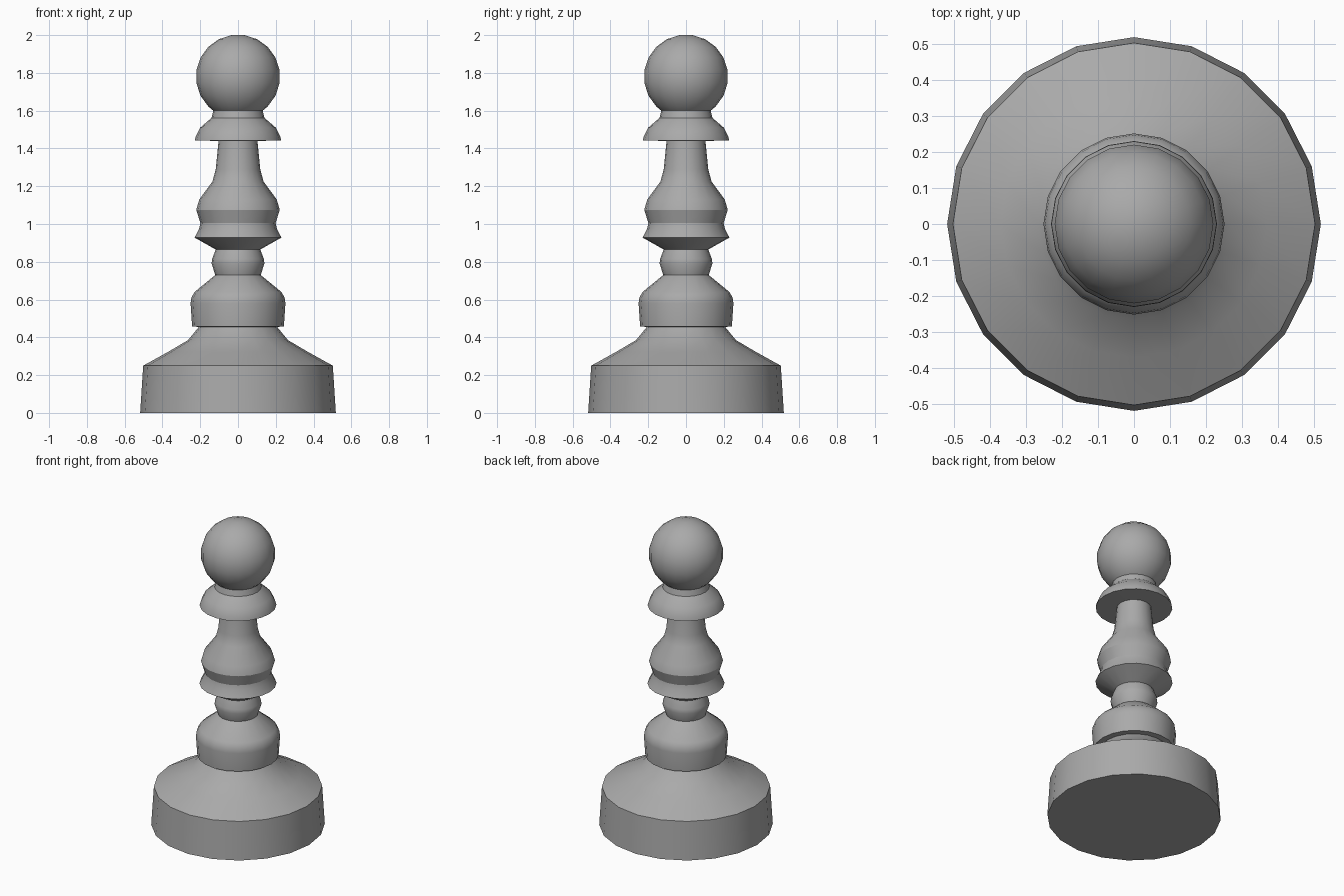
import bpy, bmesh
from math import sin, cos, pi, radians

SIDES = 20

cube = bpy.data.objects.get("Cube")
if cube:
    bpy.data.objects.remove(cube, do_unlink=True)

grey = bpy.data.materials.new("plain grey")
grey.use_nodes = True
colour = (0.4, 0.4, 0.4, 1)
grey.diffuse_color = colour
grey.node_tree.nodes["Principled BSDF"].inputs["Base Color"].default_value = colour


def lathe(name, profile, cap_bottom=False, cap_top=False):
    """Turn a bottom-to-top (radius, height) profile around z."""
    bm = bmesh.new()
    rings = [[bm.verts.new((r * cos(2 * pi * i / SIDES), r * sin(2 * pi * i / SIDES), z))
              for i in range(SIDES)] for r, z in profile]
    for low, high in zip(rings, rings[1:]):
        for i in range(SIDES):
            j = (i + 1) % SIDES
            bm.faces.new((low[i], low[j], high[j], high[i]))
    if cap_bottom:
        bm.faces.new(rings[0][::-1])
    if cap_top:
        bm.faces.new(rings[-1])
    mesh = bpy.data.meshes.new(name)
    bm.to_mesh(mesh)
    bm.free()
    mesh.materials.append(grey)
    obj = bpy.data.objects.new(name, mesh)
    bpy.context.collection.objects.link(obj)
    bpy.ops.object.select_all(action='DESELECT')
    obj.select_set(True)
    bpy.context.view_layer.objects.active = obj
    bpy.ops.object.shade_smooth_by_angle(angle=radians(30))
    return obj


# Wide foot with a sloping, slightly hollow shoulder
lathe("base", [(0.518, 0), (0.502, 0.25), (0.37, 0.323), (0.265, 0.385), (0.207, 0.455)],
      cap_bottom=True)

# Rounded drum on the foot
lathe("lower_drum", [(0.207, 0.455), (0.243, 0.458), (0.251, 0.58), (0.247, 0.61),
                     (0.23, 0.64), (0.12, 0.73)])

# Small bead under the flared disc
lathe("neck_bead", [(0.12, 0.73), (0.14, 0.79), (0.137, 0.815), (0.118, 0.865)])

# Flared disc and vase-shaped stem
lathe("stem", [(0.118, 0.865), (0.23, 0.928), (0.206, 0.975), (0.199, 1.005), (0.221, 1.075),
               (0.205, 1.13), (0.135, 1.225), (0.118, 1.29), (0.103, 1.44)])

# Flat-bottomed collar
lathe("collar", [(0.103, 1.44), (0.229, 1.442), (0.223, 1.465), (0.2, 1.51), (0.14, 1.562),
                 (0.131, 1.6)])

# Ball on top, with a tiny flat crown
ball_radius, ball_centre = 0.2227, 1.78
ball = [(ball_radius * cos(radians(a)), ball_centre + ball_radius * sin(radians(a)))
        for a in range(-45, 90, 18)]
lathe("ball", [(0.131, 1.6)] + ball, cap_top=True)
